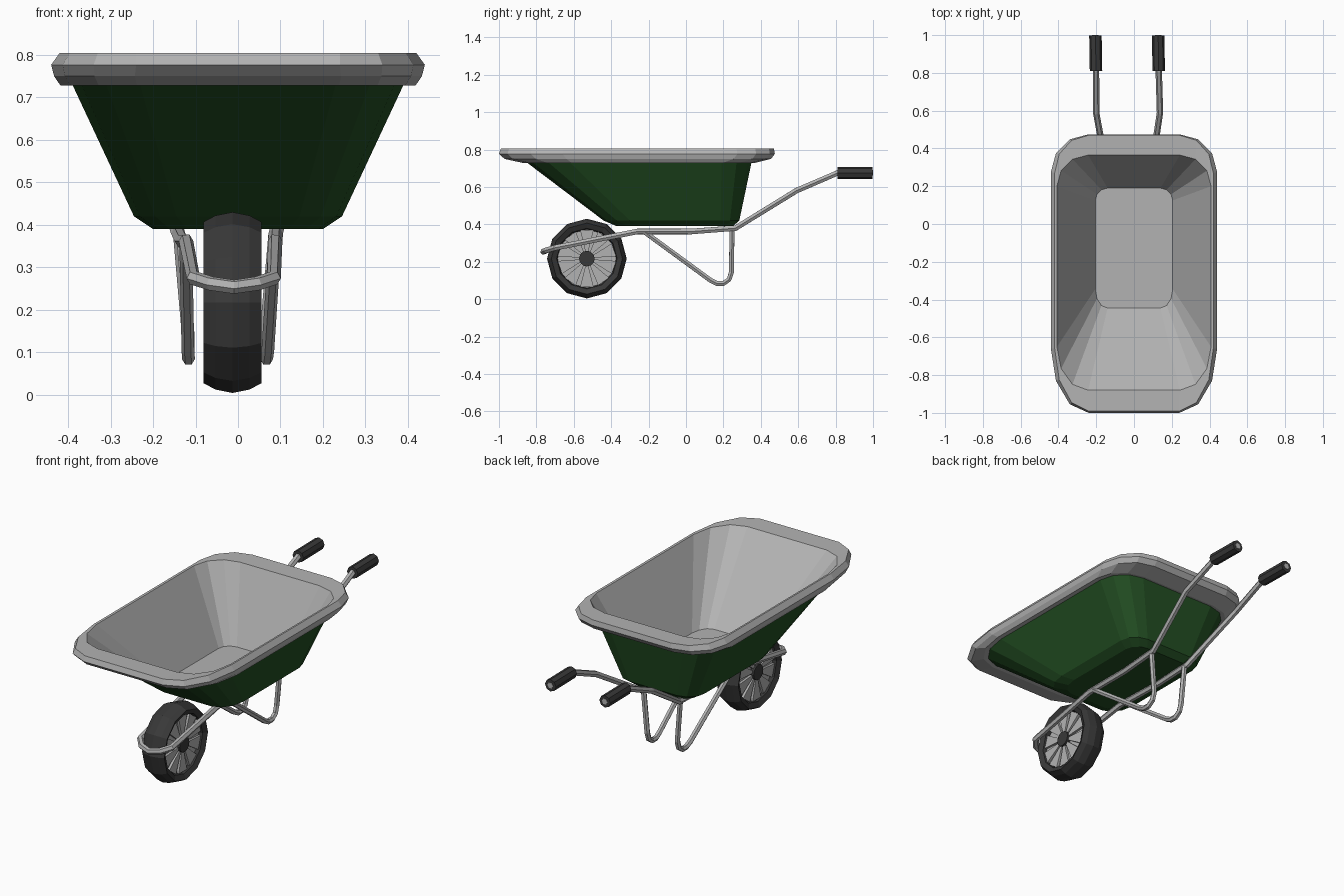
import bpy, bmesh
from math import sin, cos, pi, radians
from mathutils import Vector

cube = bpy.data.objects.get("Cube")
if cube:
    bpy.data.objects.remove(cube, do_unlink=True)


def material(name, rgb):
    m = bpy.data.materials.new(name)
    m.use_nodes = True
    m.diffuse_color = (*rgb, 1)
    bsdf = m.node_tree.nodes["Principled BSDF"]
    bsdf.inputs["Base Color"].default_value = (*rgb, 1)
    bsdf.inputs["Roughness"].default_value = 0.7
    return m


grey = material("light grey metal", (0.45, 0.45, 0.45))
green = material("dark green paint", (0.016, 0.075, 0.016))
rubber = material("dark rubber", (0.04, 0.04, 0.04))


def add_mesh(name, bm, mat):
    bmesh.ops.recalc_face_normals(bm, faces=bm.faces)
    mesh = bpy.data.meshes.new(name)
    bm.to_mesh(mesh)
    bm.free()
    mesh.materials.append(mat)
    obj = bpy.data.objects.new(name, mesh)
    bpy.context.collection.objects.link(obj)
    return obj


def loft(bm, rings, cap_start=False, cap_end=False, closed=False):
    """Skin rings that all have the same number of points."""
    vs = [[bm.verts.new(p) for p in ring] for ring in rings]
    n = len(vs[0])
    pairs = list(zip(vs, vs[1:])) + ([(vs[-1], vs[0])] if closed else [])
    for a, b in pairs:
        for i in range(n):
            j = (i + 1) % n
            bm.faces.new((a[i], a[j], b[j], b[i]))
    if cap_start:
        bm.faces.new(vs[0])
    if cap_end:
        bm.faces.new(vs[-1])


def tub_ring(z, hx, front, back, rx, rf, rb):
    """Rounded rectangle with three-segment elliptical corners."""
    pts = []
    for sx, y, r, sy, order in ((1, back, rb, 1, 1), (-1, back, rb, 1, -1),
                                (-1, front, rf, -1, 1), (1, front, rf, -1, -1)):
        for k in (0, 1, 2, 3)[::order]:
            a = radians(30 * k)
            pts.append((sx * (hx - rx + rx * cos(a)), y - sy * (r - r * sin(a)), z))
    return pts


# Green outer shell of the tub
bm = bmesh.new()
shell_top = tub_ring(0.73, 0.39, -0.85, 0.35, 0.16, 0.23, 0.16)
loft(bm, [tub_ring(0.39, 0.20, -0.37, 0.25, 0.08, 0.12, 0.08),
          tub_ring(0.42, 0.245, -0.44, 0.285, 0.1, 0.14, 0.1),
          shell_top], cap_start=True)
add_mesh("tub_shell", bm, green)

# Grey lip and inner lining
bm = bmesh.new()
loft(bm, [shell_top,
          tub_ring(0.728, 0.418, -0.87, 0.365, 0.18, 0.26, 0.17),
          tub_ring(0.75, 0.433, -0.97, 0.455, 0.19, 0.33, 0.2),
          tub_ring(0.777, 0.44, -1.0, 0.475, 0.2, 0.34, 0.2),
          tub_ring(0.805, 0.42, -0.99, 0.47, 0.18, 0.33, 0.2),
          tub_ring(0.803, 0.408, -0.88, 0.365, 0.165, 0.23, 0.165),
          tub_ring(0.43, 0.205, -0.445, 0.19, 0.065, 0.1, 0.065)], cap_end=True)
add_mesh("tub_lip_and_lining", bm, grey)


# The undercarriage is turned very slightly off the tub's centre line
def centre_x(y):
    return -0.025 - 0.0165 * (y - 0.2)


def circle_x(x, r, n, c):
    return [(c.x + x, c.y + r * sin(2 * pi * i / n), c.z + r * cos(2 * pi * i / n))
            for i in range(n)]


# Wheel
hub = Vector((centre_x(-0.53), -0.53, 0.217))
bm = bmesh.new()
profile = [(0.03, 0.155), (0.055, 0.162), (0.068, 0.19), (0.04, 0.205), (0, 0.213)]
profile += [(-x, r) for x, r in profile[-2::-1]]
loft(bm, [circle_x(x, r, 12, hub) for x, r in profile], closed=True)
add_mesh("tyre", bm, rubber)

for name, half, r, mat in (("wheel_disc", 0.035, 0.157, grey), ("wheel_hub", 0.058, 0.042, rubber)):
    bm = bmesh.new()
    loft(bm, [circle_x(x, r, 12, hub) for x in (-half, half)], True, True)
    add_mesh(name, bm, mat)

# Wedge spokes
bm = bmesh.new()
for k in range(10):
    a = 2 * pi * k / 10
    out, side = Vector((0, sin(a), cos(a))), Vector((0, cos(a), -sin(a)))
    rings = []
    for r, w in ((0.035, 0.007), (0.152, 0.036)):
        rings.append([hub + out * r + side * w * s + Vector((t * 0.048, 0, 0))
                      for s, t in ((-1, -1), (1, -1), (1, 1), (-1, 1))])
    loft(bm, rings, True, True)
add_mesh("wheel_spokes", bm, grey)


def tube(name, points, radius, mat, resolution=1):
    """Sweep a round section along (half width, y, z) points."""
    cu = bpy.data.curves.new(name, "CURVE")
    cu.dimensions = "3D"
    cu.bevel_depth = radius
    cu.bevel_resolution = resolution
    cu.use_fill_caps = True
    sp = cu.splines.new("POLY")
    sp.use_smooth = False
    sp.points.add(len(points) - 1)
    for p, (x, y, z) in zip(sp.points, points):
        p.co = (centre_x(y) + x, y, z, 1)
    tmp = bpy.data.objects.new(name + "_path", cu)
    bpy.context.collection.objects.link(tmp)
    dg = bpy.context.evaluated_depsgraph_get()
    mesh = bpy.data.meshes.new_from_object(tmp.evaluated_get(dg))
    bpy.data.objects.remove(tmp, do_unlink=True)
    bpy.data.curves.remove(cu)
    mesh.materials.clear()
    mesh.materials.append(mat)
    mesh.name = name
    obj = bpy.data.objects.new(name, mesh)
    bpy.context.collection.objects.link(obj)


def mirrored(points, s):
    return [(s * x, y, z) for x, y, z in points]


# Frame: one bent tube from handle to handle around the wheel
rail = [(0.055, -0.745, 0.262), (0.095, -0.70, 0.275), (0.105, -0.26, 0.362), (0.11, 0.03, 0.362),
        (0.115, 0.265, 0.38), (0.169, 0.59, 0.58), (0.166, 0.81, 0.675), (0.166, 1.0, 0.675)]
tube("frame", mirrored(rail[::-1], -1) + [(0, -0.762, 0.254)] + rail, 0.017, grey)

# Legs and grips on both sides
leg = [(0.105, -0.22, 0.358), (0.094, 0.13, 0.102), (0.092, 0.165, 0.084), (0.092, 0.2, 0.084),
       (0.092, 0.23, 0.105), (0.092, 0.243, 0.145), (0.112, 0.246, 0.375)]
grip = [(0.166, 0.81, 0.675), (0.166, 0.998, 0.675)]
for side, s in (("left", 1), ("right", -1)):
    tube(side + "_leg", mirrored(leg, s), 0.015, grey)
    tube(side + "_grip", mirrored(grip, s), 0.033, rubber, 2)
